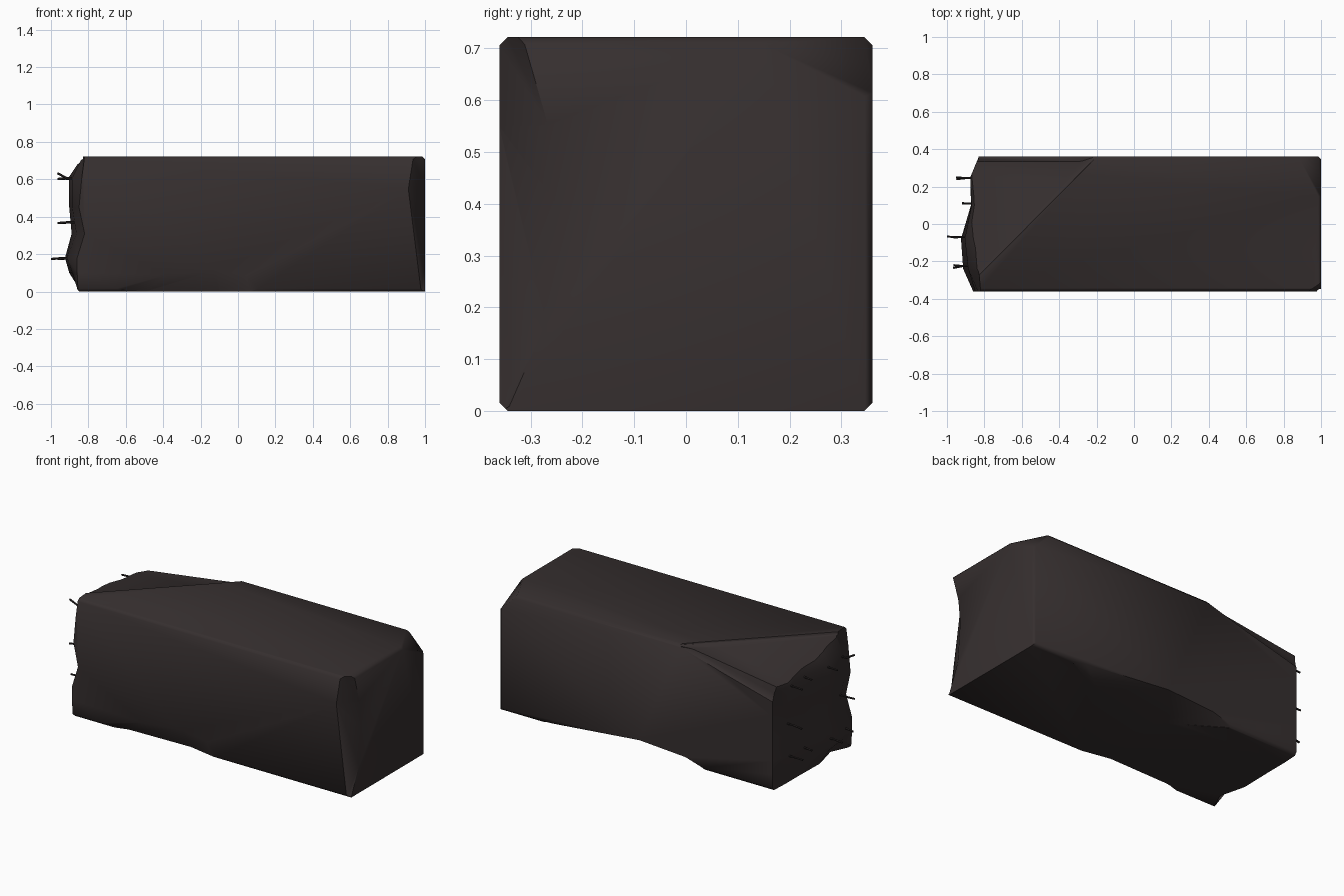
import bpy, bmesh, math, random
from mathutils import Vector

if "Cube" in bpy.data.objects:
    bpy.data.objects.remove(bpy.data.objects["Cube"])

random.seed(4)


def material(name, col):
    m = bpy.data.materials.new(name)
    m.diffuse_color = (*col, 1)
    m.use_nodes = True
    m.node_tree.nodes["Principled BSDF"].inputs["Base Color"].default_value = m.diffuse_color
    return m


STONE = material("dark stone", (0.036, 0.028, 0.028))
ROD = material("dark iron", (0.025, 0.020, 0.020))


def make_object(name, bm, mat):
    bmesh.ops.recalc_face_normals(bm, faces=bm.faces)
    me = bpy.data.meshes.new(name)
    bm.to_mesh(me)
    bm.free()
    ob = bpy.data.objects.new(name, me)
    bpy.context.collection.objects.link(ob)
    me.materials.append(mat)
    return ob


# Broken block: ragged left end grid joined to a plain right end
H, W = 0.722, 0.36
ys = [-W, -.24, -.08, .10, .25, W]
zs = [0, .10, .18, .31, .45, .61, H]
depth_y = [.02, .08, .10, .06, .05, .0]
depth_z = [.1, .7, 1, .6, .7, .9, 0]
front_x = [-.855, -.86, -.86, -.82, -.85, -.835, -.82]
bm = bmesh.new()
g = []
for j, z in enumerate(zs):
    row = []
    for i, y in enumerate(ys):
        x = front_x[j] if i == 0 else -.83 - depth_y[i] * depth_z[j]
        if 0 < i < 5 and 0 < j < 6:
            x += random.uniform(-.005, .02)
        if j == 0 and i == 1:
            x = -.80
        row.append(bm.verts.new((x, y, z)))
    g.append(row)
for j in range(6):
    for i in range(5):
        a, b, c, d = g[j][i], g[j][i + 1], g[j + 1][i + 1], g[j + 1][i]
        bm.faces.new((a, b, c))
        bm.faces.new((a, c, d))
r00, r10, r11, r01 = [bm.verts.new(p) for p in
                      ((1, -W, 0), (1, W, 0), (1, W, H), (1, -W, H))]
bm.faces.new((r00, r10, r11, r01))
bm.faces.new([*g[0], r10, r00])
bm.faces.new([*g[-1], r11, r01])
bm.faces.new([*[r[0] for r in g], r01, r00])
bm.faces.new([*[r[-1] for r in g], r11, r10])
bmesh.ops.recalc_face_normals(bm, faces=bm.faces)


def slice_off(point, normal):
    res = bmesh.ops.bisect_plane(bm, geom=bm.verts[:] + bm.edges[:] + bm.faces[:],
                                 plane_co=point, plane_no=normal, clear_outer=True)
    edges = [e for e in res["geom_cut"] if isinstance(e, bmesh.types.BMEdge)]
    bmesh.ops.contextual_create(bm, geom=edges)


# Small chamfers on the long edges and right end
for sy in (-1, 1):
    slice_off((0, sy * (W - .016), H), (0, sy, 1))
    slice_off((0, sy * (W - .016), 0), (0, sy, -1))
slice_off((1, 0, H - .014), (1, 0, 1))
slice_off((1, W - .014, 0), (1, 1, 0))
# Knocked-off upper back corner at the right end
p = [Vector(q) for q in ((.88, .36, .722), (.99, .14, .722), (1, .36, .60))]
n = (p[1] - p[0]).cross(p[2] - p[0])
if n.x < 0:
    n.negate()
slice_off(p[0], n)
block = make_object("broken_block", bm, STONE)


def chip(name, pts):
    cb = bmesh.new()
    for q in pts:
        cb.verts.new(q)
    bmesh.ops.convex_hull(cb, input=cb.verts[:])
    junk = [v for v in cb.verts if not v.link_faces]
    bmesh.ops.delete(cb, geom=junk, context='VERTS')
    ob = make_object(name, cb, STONE)
    ob.hide_render = True
    mod = block.modifiers.new(name, 'BOOLEAN')
    mod.operation = 'DIFFERENCE'
    mod.solver = 'EXACT'
    mod.object = ob
    bpy.context.view_layer.objects.active = block
    bpy.ops.object.modifier_apply(modifier=name)
    bpy.data.objects.remove(ob)


# Sunken chip on the upper back left, with a steep lip along the back
outline = [(-.19, .37), (-.29, .30), (-.38, .19), (-.78, .01), (-.84, -.30),
           (-1, -.30), (-1, .40)]
chip("top_chip",
     [(x, y, .76) for x, y in outline] +
     [(-.19, .37, .715), (-.31, .30, .70), (-.39, .20, .69), (-.78, .03, .695),
      (-.85, -.29, .71), (-1, -.04, .67), (-1, .37, .60)])
chip("back_lip",
     [(-.20, .362, .71), (-1.02, .362, .49), (-1.02, .330, .62), (-.28, .335, .70),
      (-.2, .42, .8), (-1.02, .42, .45), (-1.02, .36, .8), (-.28, .36, .8)])
# Chipped front vertical edge of the right end
chip("front_right_chip",
     [(.98, -.361, -.01), (.91, -.361, .55), (.94, -.361, .74), (1.001, -.34, .01),
      (1.001, -.27, .17), (1.001, -.25, .40), (1.001, -.265, .55), (1.001, -.32, .74),
      (1.04, -.40, -.01), (1.04, -.40, .74)])
# Chips under the front and back lower edges
chip("front_bottom_chip",
     [(-.67, -.361, .012), (-.38, -.361, .09), (-.12, -.361, .115), (.04, -.361, .09),
      (.12, -.361, .01), (-.5, -.32, -.002), (-.1, -.31, -.002), (.06, -.34, -.002),
      (-.67, -.40, -.04), (.12, -.40, -.04), (-.1, -.315, -.04)])
chip("back_bottom_chip",
     [(.75, .361, .005), (.06, .361, .07), (-.25, .361, .05), (-.40, .361, .005),
      (.46, .215, -.002), (-.04, .15, -.002),
      (.75, .40, -.04), (-.40, .40, -.04), (-.04, .2, -.04)])

# Soft shading over the small chamfers, hard corners elsewhere
bpy.ops.object.select_all(action='DESELECT')
block.select_set(True)
bpy.context.view_layer.objects.active = block
bpy.ops.object.shade_smooth_by_angle(angle=math.radians(46))

# Bent iron rods sticking out of the broken end
tips = {.245: -.95, .11: -.92, -.07: -.965, -.225: -.965}
rods = bmesh.new()


def rod(a, b, r=.006):
    a, b = Vector(a), Vector(b)
    d = b - a
    mat = d.to_track_quat('Z', 'Y').to_matrix().to_4x4()
    mat.translation = (a + b) / 2
    bmesh.ops.create_cone(rods, cap_ends=True, segments=6, radius1=r, radius2=r,
                          depth=d.length, matrix=mat)


for k, z in enumerate((.178, .37, .605)):
    for y, tip in tips.items():
        if k == 1 and abs(y) < .2:
            continue
        if k == 0 and y == -.07:
            tip = -.999
        rise = (-.004, -.004, .028 if y == -.225 else -.003)[k]
        mid = (tip + .05, y, z)
        rod((-.84, y, z), mid)
        rod(mid, (tip, y + random.uniform(-.012, .008), z + rise))
make_object("iron_rods", rods, ROD)
